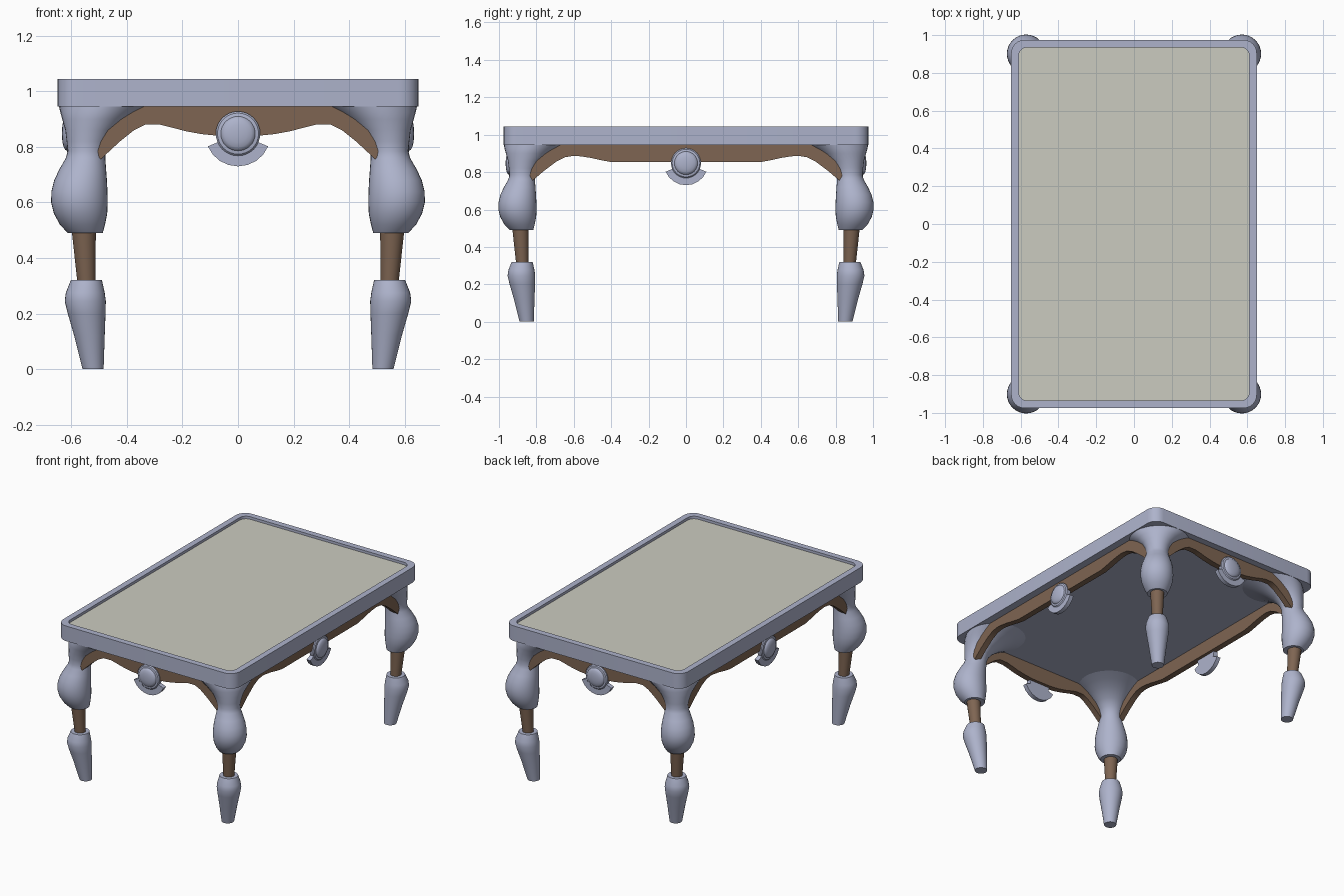
import bpy, bmesh, math
from math import sin, cos, pi, radians

if "Cube" in bpy.data.objects:
    bpy.data.objects.remove(bpy.data.objects["Cube"])


def material(name, rgb):
    m = bpy.data.materials.new(name)
    m.diffuse_color = (*rgb, 1)
    m.use_nodes = True
    m.node_tree.nodes["Principled BSDF"].inputs["Base Color"].default_value = m.diffuse_color
    return m


BLUE = material("painted_wood", (0.42, 0.45, 0.60))
BROWN = material("brown_wood", (0.21, 0.13, 0.085))
CREAM = material("cream_surface", (0.60, 0.60, 0.53))


def loft(name, rings, mat, mirror="", angle=35):
    """Skin a stack of equal-length rings, cap the ends, mirror if asked."""
    bm = bmesh.new()
    loops = [[bm.verts.new(p) for p in r] for r in rings]
    n = len(loops[0])
    for a, b in zip(loops, loops[1:]):
        for i in range(n):
            j = (i + 1) % n
            bm.faces.new((a[i], a[j], b[j], b[i]))
    bm.faces.new(loops[0][::-1])
    bm.faces.new(loops[-1])
    bmesh.ops.recalc_face_normals(bm, faces=bm.faces)
    me = bpy.data.meshes.new(name)
    bm.to_mesh(me)
    bm.free()
    ob = bpy.data.objects.new(name, me)
    bpy.context.collection.objects.link(ob)
    me.materials.append(mat)
    bpy.ops.object.select_all(action='DESELECT')
    ob.select_set(True)
    bpy.context.view_layer.objects.active = ob
    bpy.ops.object.shade_smooth_by_angle(angle=radians(angle))
    if mirror:
        mod = ob.modifiers.new("Mirror", 'MIRROR')
        mod.use_axis = ["X" in mirror, "Y" in mirror, False]
        mod.use_mirror_merge = False
    return ob


def rounded_rect(hx, hy, r, z, seg=6):
    pts = []
    for k, (sx, sy) in enumerate([(1, 1), (-1, 1), (-1, -1), (1, -1)]):
        for i in range(seg + 1):
            a = pi / 2 * (k + i / seg)
            pts.append((sx * (hx - r) + r * cos(a), sy * (hy - r) + r * sin(a), z))
    return pts


def circle(r, n=32):
    return [(r * cos(2 * pi * i / n), r * sin(2 * pi * i / n)) for i in range(n)]


# Table top: rimmed frame and recessed panel
loft("top_frame", [rounded_rect(.65, .975, .07, .945), rounded_rect(.65, .975, .07, 1.045),
                   rounded_rect(.61, .935, .045, 1.045), rounded_rect(.61, .935, .045, 1.022)], BLUE)
loft("top_panel", [rounded_rect(.61, .935, .045, 1.0), rounded_rect(.61, .935, .045, 1.028)], CREAM)


# Legs: (z, centre x, radius); centre y is always 0.33 further out than x
def leg_part(name, profile, mat):
    rings = [[(c + x, -(c + .33) + y, z) for x, y in circle(r)] for z, c, r in profile]
    loft(name, rings, mat, "XY", 40)


leg_part("leg_foot", [(0, .522, .038), (.12, .535, .055), (.2, .545, .068), (.245, .55, .074),
                      (.275, .55, .070), (.32, .546, .056)], BLUE)
leg_part("leg_ankle", [(.30, .545, .032), (.51, .556, .044)], BROWN)
leg_part("leg_knee", [(.49, .55, .063), (.52, .56, .081), (.56, .567, .096), (.60, .571, .102),
                      (.64, .571, .101), (.68, .567, .095), (.72, .559, .084), (.76, .549, .071),
                      (.785, .545, .068), (.82, .541, .076), (.86, .528, .094), (.90, .505, .128),
                      (.925, .483, .157), (.948, .455, .190)], BLUE)


# Maps from apron space (along, up, outward) to the front and the right side
def on_front(u, v, d):
    return (u, -(.93 + d), v)


def on_side(u, v, d):
    return (.60 + d, u, v)


def sheet(name, outline, place, d0, d1, mat, mirror):
    loft(name, [[place(u, v, d) for u, v in outline] for d in (d0, d1)], mat, mirror)


def apron(name, half, place, mirror):
    right = half[::-1]
    outline = [(-u, v) for u, v in half] + [(u, v) for u, v in right]
    sheet(name, outline, place, -.04, 0, BROWN, mirror)


# Scalloped aprons: half outline from top end, down round the tip, to the middle
apron("front_apron", [(.505, .946), (.51, .78), (.495, .755), (.425, .82), (.375, .86), (.335, .88),
                      (.28, .88), (.235, .869), (.19, .857), (.13, .846), (.07, .84)], on_front, "Y")
apron("side_apron", [(.835, .946), (.835, .78), (.82, .755), (.755, .81), (.695, .855), (.645, .88),
                     (.60, .887), (.56, .884), (.51, .876), (.45, .863), (.395, .853)], on_side, "X")

# Medallions: fan behind a round plate with a domed knob
for side, place, mirror in (("front", on_front, "Y"), ("side", on_side, "X")):
    cz = .848
    a0, a1, n = radians(203), radians(337), 8
    arc = [a0 + (a1 - a0) * i / n for i in range(n + 1)]
    fan = [(.118 * cos(a), cz + .118 * sin(a)) for a in arc]
    fan += [(.06 * cos(a), cz + .06 * sin(a)) for a in reversed(arc)]
    sheet(side + "_fan", fan, place, -.02, .008, BLUE, mirror)
    turned = [(-.02, .078), (.008, .08), (.014, .074), (.016, .062), (.022, .059),
              (.028, .048), (.032, .032), (.034, .012)]
    loft(side + "_knob", [[place(x, cz + y, d) for x, y in circle(r)] for d, r in turned],
         BLUE, mirror)
